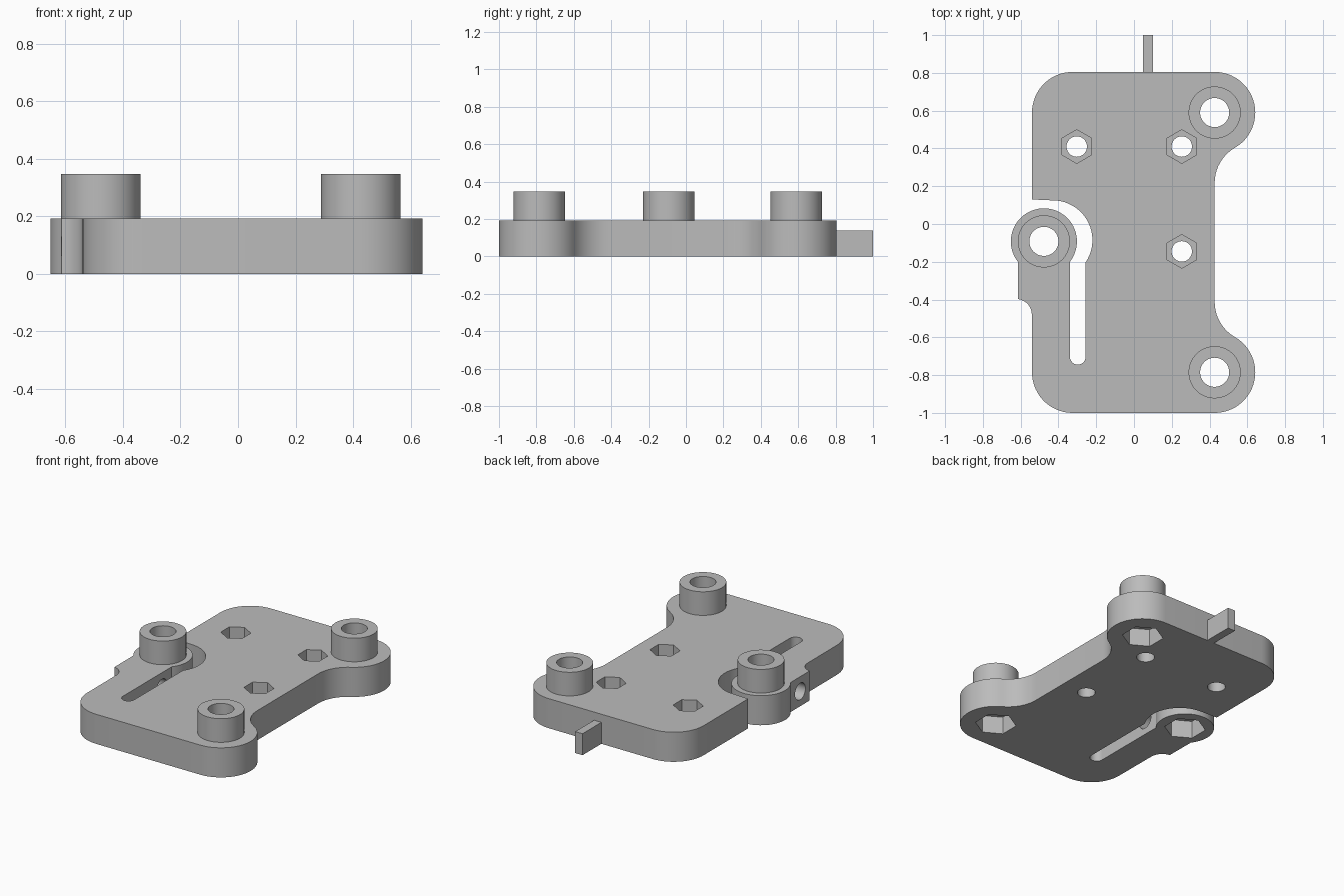
import bpy
import bmesh
from math import radians, cos, sin, sqrt, ceil
from mathutils import Matrix

cube = bpy.data.objects.get("Cube")
if cube:
    bpy.data.objects.remove(cube, do_unlink=True)

# Main dimensions
THICK, BOSS_TOP = 0.193, 0.347
EAR_R, BOSS_R, BORE_R = 0.215, 0.138, 0.077
LEFT, NECK = -0.54, 0.427
LOW, HIGH = -0.785, 0.59
ARM = (-0.477, -0.092)
BOSSES = {"back_boss": (NECK, HIGH), "front_boss": (NECK, LOW), "arm_boss": ARM}
NUTS = [(-0.303, 0.41), (0.253, 0.41), (0.253, -0.145)]

grey = bpy.data.materials.new("plain_grey")
grey.use_nodes = True
grey.diffuse_color = (0.5, 0.5, 0.5, 1)
grey.node_tree.nodes["Principled BSDF"].inputs["Base Color"].default_value = (0.5, 0.5, 0.5, 1)


def arc(center, r, a, b):
    """Points along an arc from angle a to angle b, in degrees."""
    n = max(4, ceil(abs(b - a) / 6))
    angles = [radians(a + (b - a) * i / n) for i in range(n + 1)]
    return [(center[0] + r * cos(t), center[1] + r * sin(t)) for t in angles]


def prism(name, points, z0, z1):
    """Extrude a flat outline from z0 up to z1."""
    bm = bmesh.new()
    face = bm.faces.new([bm.verts.new((x, y, z0)) for x, y in points])
    top = bmesh.ops.extrude_face_region(bm, geom=[face])["geom"]
    bmesh.ops.translate(bm, vec=(0, 0, z1 - z0),
                        verts=[v for v in top if isinstance(v, bmesh.types.BMVert)])
    bmesh.ops.recalc_face_normals(bm, faces=bm.faces)
    mesh = bpy.data.meshes.new(name)
    bm.to_mesh(mesh)
    bm.free()
    mesh.materials.append(grey)
    obj = bpy.data.objects.new(name, mesh)
    bpy.context.collection.objects.link(obj)
    return obj


def ring(center, r, sides=64):
    """A regular polygon with a corner pointing along y."""
    angles = [radians(90 + 360 * i / sides) for i in range(sides)]
    return [(center[0] + r * cos(t), center[1] + r * sin(t)) for t in angles]


def activate(obj):
    bpy.ops.object.select_all(action='DESELECT')
    obj.select_set(True)
    bpy.context.view_layer.objects.active = obj


def cut(obj, cutter):
    """Subtract a cutter and throw it away."""
    cutter.hide_render = True
    mod = obj.modifiers.new("cut", 'BOOLEAN')
    mod.operation, mod.solver, mod.object = 'DIFFERENCE', 'EXACT', cutter
    activate(obj)
    bpy.ops.object.modifier_apply(modifier=mod.name)
    bpy.data.objects.remove(cutter, do_unlink=True)


# Plate outline, counter-clockwise, including the flexing arm and its slot
rise = EAR_R * sqrt(3)
corner_x = LEFT + EAR_R
fillet_x = NECK + EAR_R
outline = (
    arc((corner_x, LOW), EAR_R, 180, 270)
    + arc((NECK, LOW), EAR_R, -90, 60)
    + arc((fillet_x, LOW + rise), EAR_R, 240, 180)[1:]
    + arc((fillet_x, HIGH - rise), EAR_R, 180, 120)
    + arc((NECK, HIGH), EAR_R, -60, 90)[1:]
    + arc((corner_x, HIGH), EAR_R, 90, 180)
    + [(LEFT, 0.13)]
    + arc((-0.43, -0.085), 0.21, 90, -34)      # clearance around the arm
    + arc((-0.2975, -0.703), 0.0415, 0, -180)  # slot end
    + arc(ARM, 0.175, -38, 218)                # arm head
    + [(-0.614, -0.398)]
    + arc((-0.624, -0.48), 0.083, 83, 0)       # relief notch
)
plate = prism("plate", outline, 0, THICK)

# Bosses with bores, and hexagonal pockets beneath them
parts = [plate]
for name, spot in BOSSES.items():
    boss = prism(name, ring(spot, BOSS_R), THICK, BOSS_TOP)
    parts.append(boss)
    for obj in (plate, boss):
        cut(obj, prism("bore_cutter", ring(spot, BORE_R), -0.1, 0.5))
    cut(plate, prism("pocket_cutter", ring(spot, 0.124, 6), -0.1, 0.115))

# Screw holes with hexagonal recesses in the top
for spot in NUTS:
    cut(plate, prism("screw_cutter", ring(spot, 0.054, 48), -0.1, 0.5))
    cut(plate, prism("recess_cutter", ring(spot, 0.089, 6), 0.095, 0.5))

# Cross hole through the arm, ending inside the slot
cross = prism("cross_cutter", ring((0, 0), 0.054, 48), -0.8, -0.3)
cross.data.transform(Matrix.Translation((0, -0.3, THICK / 2)) @ Matrix.Rotation(radians(90), 4, 'Y'))
cut(plate, cross)

# Tab on the back edge
back = HIGH + EAR_R
parts.append(prism("back_tab", [(0.047, back), (0.1, back), (0.1, 1), (0.047, 1)], 0, 0.14))

for obj in parts:
    activate(obj)
    bpy.ops.object.shade_smooth_by_angle(angle=radians(30))
